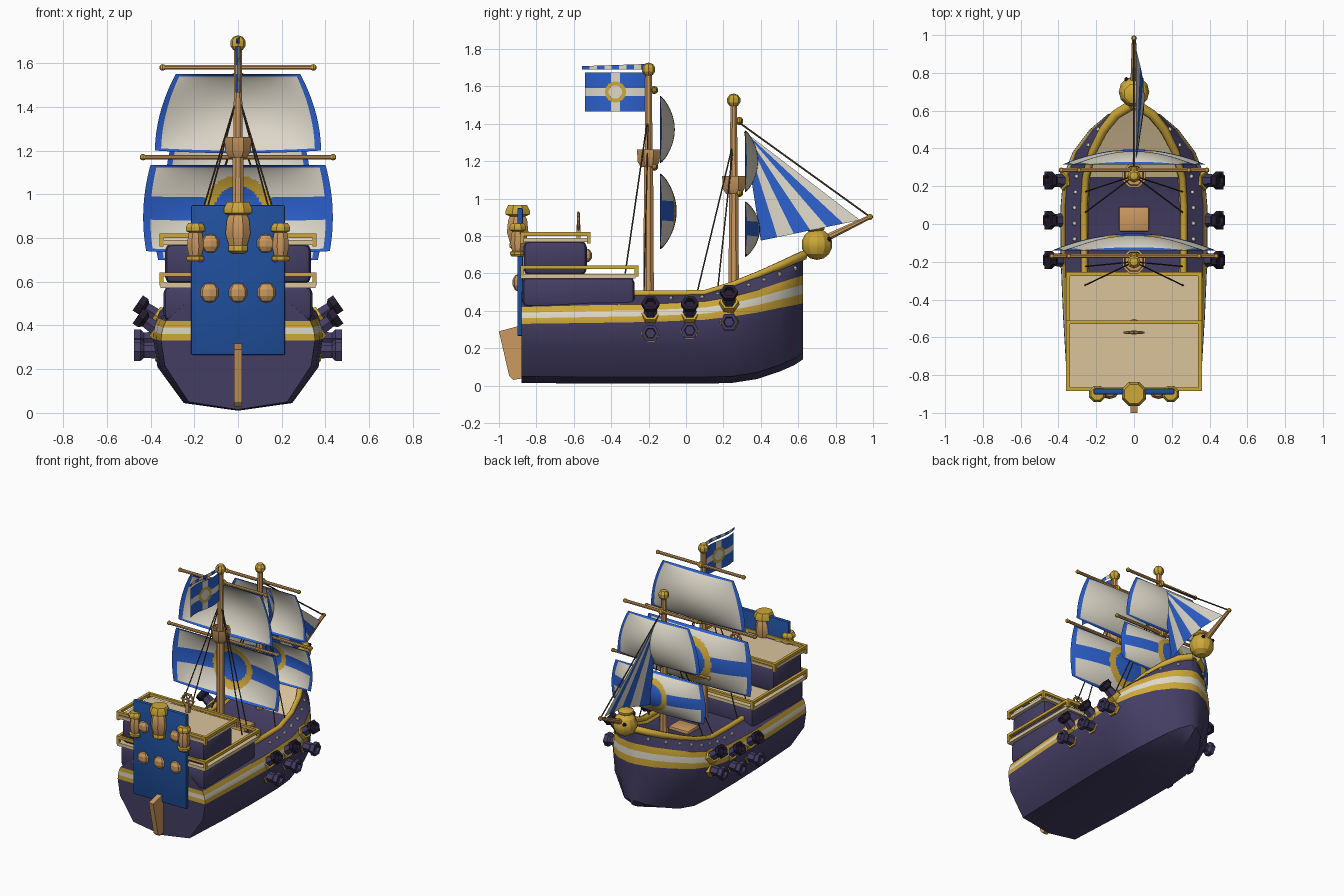
import bpy, bmesh, math
from mathutils import Vector

if "Cube" in bpy.data.objects:
    bpy.data.objects.remove(bpy.data.objects["Cube"])

def mat(name, r, g, b):
    m = bpy.data.materials.new(name)
    m.diffuse_color = (r, g, b, 1)
    m.use_nodes = True
    m.node_tree.nodes["Principled BSDF"].inputs["Base Color"].default_value = m.diffuse_color
    return m

PURPLE = mat("hull purple", .058, .047, .125)
GOLD = mat("gold", .62, .39, .04)
WHITE = mat("sail white", .72, .68, .58)
BLUE = mat("bright blue", .025, .115, .6)
PANEL = mat("deep blue", .014, .08, .34)
TAN = mat("tan wood", .6, .32, .115)
DECK = mat("pale deck", .70, .55, .33)
ROPE = mat("rope brown", .09, .055, .03)
DARK = mat("gun dark", .02, .013, .032)

def make(name, bm, mats, angle=30):
    bmesh.ops.recalc_face_normals(bm, faces=bm.faces)
    me = bpy.data.meshes.new(name)
    bm.to_mesh(me)
    bm.free()
    for m in mats:
        me.materials.append(m)
    ob = bpy.data.objects.new(name, me)
    bpy.context.collection.objects.link(ob)
    bpy.ops.object.select_all(action='DESELECT')
    ob.select_set(True)
    bpy.context.view_layer.objects.active = ob
    bpy.ops.object.shade_smooth_by_angle(angle=math.radians(angle))
    return ob

def lathe(name, loc, prof, mats, n=8, axis=(0, 0, 1), idx=None):
    """Spin (radius, height) pairs about an axis; idx is the material of each band."""
    bm = bmesh.new()
    q = Vector((0, 0, 1)).rotation_difference(Vector(axis).normalized())
    rings = [[bm.verts.new(Vector(loc) + q @ Vector((r * math.cos(2 * math.pi * (k + .5) / n),
              r * math.sin(2 * math.pi * (k + .5) / n), h))) for k in range(n)] for r, h in prof]
    for i in range(len(rings) - 1):
        for k in range(n):
            f = bm.faces.new((rings[i][k], rings[i][(k + 1) % n], rings[i + 1][(k + 1) % n], rings[i + 1][k]))
            f.material_index = idx[i] if idx else 0
    bm.faces.new(rings[0]).material_index = idx[0] if idx else 0
    bm.faces.new(rings[-1]).material_index = idx[-1] if idx else 0
    return make(name, bm, mats)

def rod(name, a, b, r1, r2, m, n=8):
    d = Vector(b) - Vector(a)
    return lathe(name, a, [(r1, 0), (r2, d.length)], [m], n, d)

def ball(name, loc, r, m, n=8, sc=(1, 1, 1)):
    bm = bmesh.new()
    bmesh.ops.create_uvsphere(bm, u_segments=n, v_segments=max(4, n // 2 + 1), radius=r)
    bmesh.ops.scale(bm, vec=sc, verts=bm.verts)
    bmesh.ops.translate(bm, vec=loc, verts=bm.verts)
    return make(name, bm, [m], 25)

def box(name, x, y, z, m, bevel=0):
    bm = bmesh.new()
    bmesh.ops.create_cube(bm, size=1)
    for v in bm.verts:
        v.co = [(lo + hi) / 2 + c * (hi - lo) for c, (lo, hi) in zip(v.co, (x, y, z))]
    if bevel:
        bmesh.ops.bevel(bm, geom=bm.edges[:], offset=bevel, segments=2, affect='EDGES', profile=.5)
    return make(name, bm, [m])

def sheet(name, pos, rule, mats, nu=80, nv=60):
    bm = bmesh.new()
    g = [[bm.verts.new(pos(i / nu, j / nv)) for i in range(nu + 1)] for j in range(nv + 1)]
    for j in range(nv):
        for i in range(nu):
            f = bm.faces.new((g[j][i], g[j][i + 1], g[j + 1][i + 1], g[j + 1][i]))
            f.material_index = rule((i + .5) / nu, (j + .5) / nv)
    return make(name, bm, mats, 60)

# Hull stations: y, half width, keel, wale bottom, wale top, rail height
ST = [(-.88, .352, .015, .33, .42, .50), (-.5, .375, .01, .335, .43, .50), (-.2, .388, .01, .34, .435, .49),
      (.1, .388, .01, .352, .45, .495), (.25, .375, .015, .37, .475, .54), (.38, .325, .035, .39, .51, .59),
      (.5, .235, .075, .415, .55, .64), (.58, .14, .11, .43, .575, .675), (.625, .03, .14, .44, .59, .695)]

def section(s):
    y, w, zk, zl, zt, zr = s
    t = (zt - zl) / 3
    return [Vector((x, y, z)) for x, z in (
        (0, zk), (.64 * w, zk + .035), (.95 * w, zk + .2), (w, zl), (.995 * w, zl + t), (.975 * w, zl + 2 * t),
        (.94 * w, zt), (.68 * w, zr), (.62 * w, zr - .03), (0, zr - .03))]

def station(y):
    for a, b in zip(ST, ST[1:]):
        if y <= b[0]:
            t = (y - a[0]) / (b[0] - a[0])
            return [p + (q - p) * t for p, q in zip(a, b)]
    return list(ST[-1])

bm = bmesh.new()
BAND = [0, 0, 0, 1, 2, 1, 0, 1, 0]
for s in (1, -1):
    g = [[bm.verts.new((p.x * s, p.y, p.z)) for p in section(st)] for st in ST]
    for i in range(len(g) - 1):
        for k in range(9):
            f = bm.faces.new((g[i][k], g[i + 1][k], g[i + 1][k + 1], g[i][k + 1]))
            f.material_index = 3 if k == 8 and ST[i][0] > .2 else BAND[k]
    for row in (g[0], g[-1]):
        for k in range(8):
            c = [bm.verts.new((0, row[k + d].co.y, row[k + d].co.z)) for d in (0, 1)]
            bm.faces.new((c[0], row[k], row[k + 1], c[1])).material_index = BAND[k]
bmesh.ops.remove_doubles(bm, verts=bm.verts, dist=.0005)
make("hull", bm, [PURPLE, GOLD, WHITE, DECK], 28)

# Sheer rail, studs and guns on both sides
for s, side in ((1, "right"), (-1, "left")):
    cu = bpy.data.curves.new("sheer_rail_" + side, 'CURVE')
    cu.dimensions = '3D'
    cu.bevel_depth, cu.bevel_resolution, cu.use_fill_caps = .019, 1, True
    ys = [-.28, -.1, .1, .25, .38, .5, .58, .625]
    sp = cu.splines.new('POLY')
    sp.points.add(len(ys) - 1)
    for p, y in zip(sp.points, ys):
        c = section(station(y))[7]
        p.co = (c.x * s, c.y, c.z, 1)
        p.radius = 1 + max(0, y - .3) * 1.5
    cu.materials.append(GOLD)
    bpy.context.collection.objects.link(bpy.data.objects.new("sheer_rail_" + side, cu))
    for k in range(9):
        q = section(station(-.08 + k * .083))
        p = (q[6] + q[7]) / 2
        ball("stud_" + side, (p.x * s, p.y, p.z), .013, WHITE, 6)
    for y, zu, zl in ((-.19, .435, .28), (.02, .435, .295), (.23, .495, .34)):
        prof = [(.045, -.03), (.055, 0), (.05, .025), (.036, .025), (.032, .075), (.048, .09), (.048, .12), (.03, .12), (.026, .10)]
        ids = [0, 0, 0, 1, 2, 2, 2, 2]
        lathe("upper_gun_" + side, (s * .36, y, zu - .06), prof, [GOLD, PURPLE, DARK], 6, (s * .82, 0, .57), ids)
        lathe("lower_gun_" + side, (s * .355, y, zl), prof, [GOLD, PURPLE, PURPLE], 6, (s, 0, 0), ids)

# Aft cabins, decks and railings
def frame(name, w, y0, y1, z, r=.01):
    for x in (-w, w):
        box(name + "_side", (x - r, x + r), (y0, y1), (z - r, z + r), GOLD)
    for y in (y0, y1):
        box(name + "_end", (-w - r, w + r), (y - r, y + r), (z - r, z + r), GOLD)
    for x in (-w, w):
        for y in (y0, y1):
            box(name + "_post", (x - r, x + r), (y - r, y + r), (z - .05, z), GOLD)

box("lower_cabin", (-.34, .34), (-.875, -.275), (.42, .58), PURPLE, .03)
box("lower_cabin_deck", (-.355, .355), (-.885, -.27), (.572, .596), DECK)
frame("lower_railing", .35, -.875, -.265, .633)
box("upper_cabin", (-.335, .335), (-.87, -.53), (.59, .775), PURPLE, .035)
box("upper_cabin_deck", (-.345, .345), (-.88, -.52), (.768, .79), DECK)
frame("upper_railing", .35, -.875, -.52, .81)
ball("cabin_front_knob", (0, -.54, .695), .04, TAN)
box("deck_hatch", (-.08, .08), (-.04, .09), (.44, .485), TAN, .01)

# Ship's wheel
for k in range(12):
    a, b = (math.pi * (k + d) / 6 for d in (0, 1))
    rod("wheel_rim", (.042 * math.cos(a), -.575, .88 + .042 * math.sin(a)),
        (.042 * math.cos(b), -.575, .88 + .042 * math.sin(b)), .008, .008, TAN, 6)
    if k % 2 == 0:
        rod("wheel_spoke", (0, -.575, .88), (.056 * math.cos(a), -.575, .88 + .056 * math.sin(a)), .005, .005, TAN, 5)
box("wheel_stand", (-.012, .012), (-.585, -.565), (.78, .86), TAN)

# Stern panel, lanterns, knobs and rudder
box("stern_panel", (-.215, .215), (-.902, -.872), (.265, .95), PANEL, .008)
lathe("centre_lantern", (0, -.9, .73), [(.03, 0), (.048, .01), (.048, .03), (.045, .035), (.062, .09), (.055, .155), (.045, .175),
      (.07, .185), (.07, .205), (.055, .235)], [GOLD, TAN], 8, idx=[0, 0, 0, 1, 1, 1, 0, 0, 0])
for x in (-.195, .195):
    lathe("side_lantern", (x, -.9, .69), [(.035, 0), (.043, .01), (.043, .025), (.032, .03), (.042, .07), (.036, .12), (.032, .135),
          (.047, .142), (.047, .16), (.035, .178)], [GOLD, TAN], 8, idx=[0, 0, 0, 1, 1, 1, 0, 0, 0])
    ball("upper_stern_knob", (x * .65, -.895, .775), .046, TAN, 8, (1, .7, 1))
for x in (-.13, 0, .13):
    ball("lower_stern_knob", (x, -.895, .55), .048, TAN, 8, (1, .7, 1))
bm = bmesh.new()
f = bm.faces.new([bm.verts.new((-.018, y, z)) for y, z in ((-1, .29), (-.87, .325), (-.87, .04), (-.925, .03), (-.945, .05))])
r = bmesh.ops.extrude_face_region(bm, geom=[f])
bmesh.ops.translate(bm, vec=(.036, 0, 0), verts=[v for v in r["geom"] if isinstance(v, bmesh.types.BMVert)])
make("rudder", bm, [TAN])

# Masts, yards, sails and shrouds
def sail(name, y0, z0, z1, wb, wt, depth, emblem):
    def pos(u, v):
        x = 2 * u - 1
        w = wb + (wt - wb) * v + .09 * v * (1 - v)
        return (x * w, y0 + depth * (1 - x * x) * math.sin(math.pi * v) ** .7, z0 + (z1 - z0) * v + .012 * (x * x - 1) * (1 - v))
    def rule(u, v):
        x, z = (2 * u - 1) * (wb + wt) / 2, (v - .5) * (z1 - z0)
        d = math.hypot(x, z) / (z1 - z0)
        if emblem and .26 < d < .38:
            return 2
        edge = min(u, 1 - u) < .04 or min(v, 1 - v) < .04
        return 1 if edge or (emblem and (abs(z) < .14 * (z1 - z0) or d < .26)) else 0
    sheet(name, pos, rule, [WHITE, BLUE, GOLD])

def mast(tag, y, top, nest, yards, shroud_z, feet):
    rod(tag + "_mast_lower", (0, y, .42), (0, y, nest + .05), .031, .026, TAN)
    rod(tag + "_mast_upper", (0, y, nest), (0, y, top), .023, .019, TAN)
    ball(tag + "_mast_ball", (0, y, top), .037, GOLD)
    lathe(tag + "_crows_nest", (0, y, nest), [(.045, 0), (.064, .03), (.067, .095), (.055, .095), (.05, .04)], [TAN])
    for z, w in yards:
        rod(tag + "_yard", (-w, y + .03, z), (w, y + .03, z), .011, .011, TAN)
        for x in (-w, w):
            ball(tag + "_yard_end", (x, y + .03, z), .015, GOLD)
        ball(tag + "_yard_band", (0, y + .03, z), .022, GOLD)
    for s in (-1, 1):
        for fy, fz in feet:
            rod(tag + "_shroud", (0, y, shroud_z), (s * .26, fy, fz), .004, .004, ROPE, 5)

mast("main", -.2, 1.69, 1.168, ((1.58, .345), (1.17, .435)), 1.46, ((-.325, .6), (-.225, .49)))
mast("fore", .255, 1.525, 1.025, ((1.415, .29), (1.03, .385)), 1.31, ((.06, .5), (.17, .52)))
sail("main_upper_sail", -.14, 1.2, 1.55, .38, .285, .08, False)
sail("main_lower_sail", -.14, .74, 1.135, .42, .40, .09, True)
sail("fore_upper_sail", .315, 1.045, 1.365, .33, .245, .07, False)
sail("fore_lower_sail", .315, .70, .985, .365, .345, .08, True)

# Bow: head, crown, bowsprit, stay and striped jib
ball("bow_head", (0, .70, .755), .083, GOLD, 12)
lathe("bow_head_crown", (0, .69, .825), [(.04, 0), (.055, .012), (.055, .025), (.035, .035)], [GOLD])
for x in (-.04, .04):
    ball("bow_head_eye", (x, .765, .782), .013, DARK, 6)
rod("bowsprit", (0, .7, .765), (0, .98, .90), .022, .012, TAN)
ball("bowsprit_tip", (0, .984, .902), .016, GOLD)
rod("fore_stay", (0, .265, 1.42), (0, .98, .905), .005, .005, ROPE, 5)
A, B, C = Vector((0, .40, .775)), Vector((0, .93, .885)), Vector((0, .31, 1.36))
def jib(u, v):
    p = (A + (B - A) * u) * (1 - v) + C * v
    p.x = .045 * math.sin(math.pi * u) * (1 - v) + .01
    return p
sheet("jib", jib, lambda u, v: 1 - int(u * 6) % 2, [WHITE, BLUE], 24, 12)

# Flag and thin striped pennant
def flag_rule(u, v):
    y, z = (u - .5) * .325, (v - .5) * .21
    d = math.hypot(y, z)
    if .036 < d < .056:
        return 2
    return 0 if abs(y) < .024 or abs(z) < .02 else 1
sheet("flag", lambda u, v: (.012 * math.sin(6 * u), -.215 - .325 * u, 1.465 + .21 * v), flag_rule, [WHITE, BLUE, GOLD])
sheet("pennant", lambda u, v: (.01 * math.sin(6 * u), -.2 - .355 * u, 1.69 + .03 * v * (1 - .4 * u)),
      lambda u, v: int(u * 9) % 2, [BLUE, WHITE], 18, 2)
